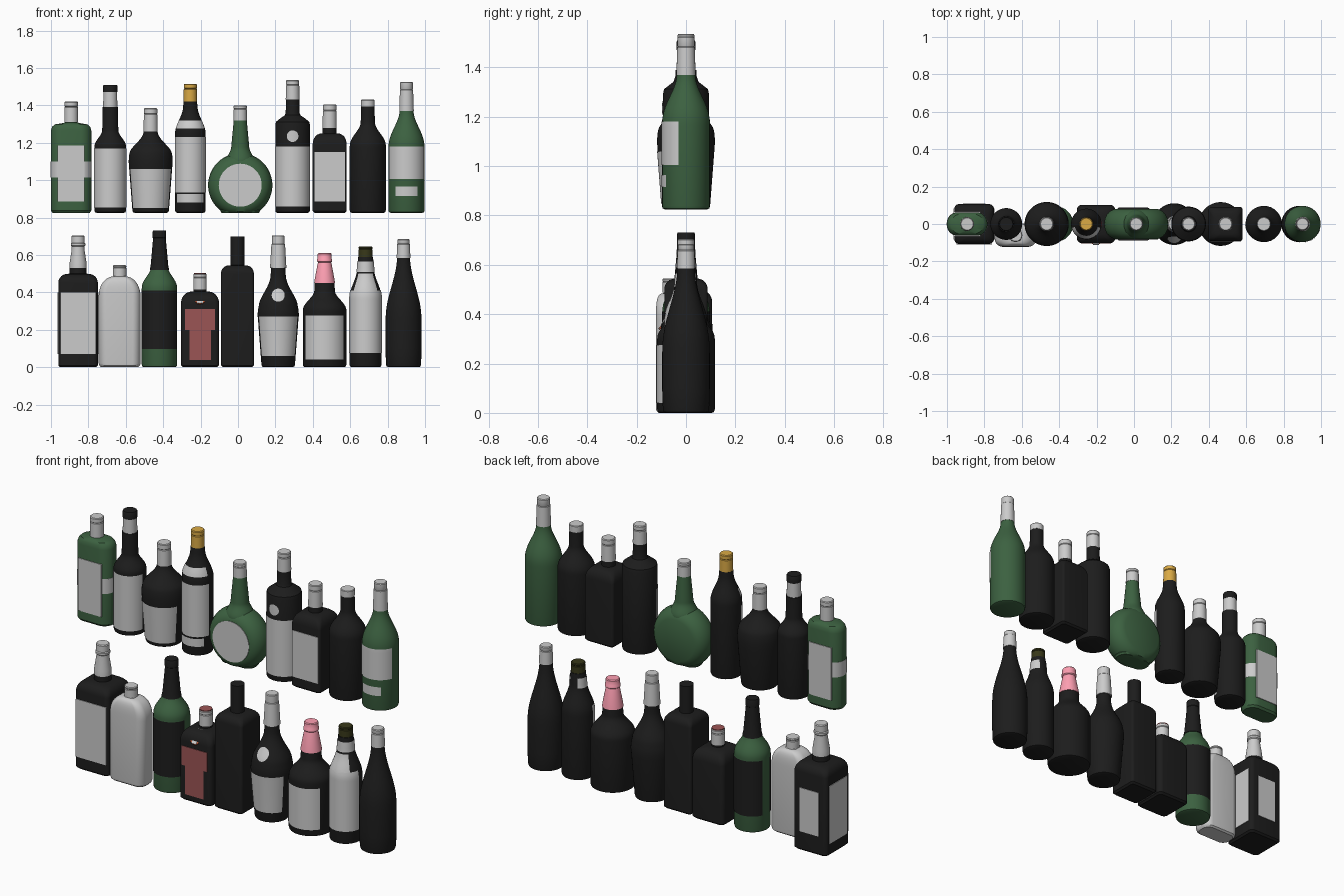
import bpy, bmesh
from math import sin, cos, pi, radians, sqrt

if "Cube" in bpy.data.objects:
    bpy.data.objects.remove(bpy.data.objects["Cube"])


def mat(name, r, g, b):
    m = bpy.data.materials.new(name)
    m.diffuse_color = (r, g, b, 1)
    m.use_nodes = True
    m.node_tree.nodes["Principled BSDF"].inputs["Base Color"].default_value = m.diffuse_color
    return m


BLACK = mat("black_glass", .012, .012, .012)
GREEN = mat("green_glass", .045, .12, .052)
RED = mat("red_label", .33, .09, .09)
ORANGE = mat("orange_seal", .65, .13, .05)
GOLD = mat("gold_foil", .7, .4, .06)
PINK = mat("pink_foil", 1, .35, .45)
OLIVE = mat("olive_cap", .04, .04, .01)
WHITE = mat("white_label", 1, 1, 1)
K = 10  # segments per quarter turn


def make(name, verts, faces, m):
    me = bpy.data.meshes.new(name)
    me.from_pydata(verts, [], faces)
    if m:
        me.materials.append(m)
    ob = bpy.data.objects.new(name, me)
    bpy.context.collection.objects.link(ob)
    return ob


def loft(name, cx, rings, m=None, cy=0):
    """Skin rounded-rectangle rings (half width, half depth, corner radius, z)."""
    v, f, n = [], [], 4 * K
    for hw, hd, c, z in rings:
        for i in range(n):
            a = (i + .5) / K * pi / 2
            sx = 1 if cos(a) > 0 else -1
            sy = 1 if sin(a) > 0 else -1
            v.append((cx + sx * (hw - c) + c * cos(a), cy + sy * (hd - c) + c * sin(a), z))
    for j in range(len(rings) - 1):
        for i in range(n):
            k = (i + 1) % n
            f.append((j * n + i, j * n + k, j * n + n + k, j * n + n + i))
    f += [tuple(reversed(range(n))), tuple(range(len(v) - n, len(v)))]
    return make(name, v, f, m)


def lathe(name, cx, prof, m=None, cy=0):
    return loft(name, cx, [(r, r, r, z) for r, z in prof], m, cy)


def s(r0, z0, r1, z1, k=1.0, n=12):
    """S-shaped shoulder; k > 1 keeps the lower part fuller."""
    return [(r0 + (r1 - r0) * (1 - cos(pi * (i / n) ** k)) / 2, z0 + (z1 - z0) * i / n)
            for i in range(n + 1)]


def foot(r, z):
    return [(r - .012, z), (r - .003, z + .004), (r, z + .014)]


def cap(name, cx, r0, z0, r1, z1, m=None, cy=0):
    """Closure with a groove near its top."""
    zg = z0 + (z1 - z0) * .72
    rg = r0 + (r1 - r0) * .72
    lathe(name, cx, [(r0, z0), (rg, zg), (rg - .003, zg + .003), (r1, zg + .006),
                     (r1, z1 - .004), (r1 - .004, z1)], m, cy)


def radius(prof, z):
    for (r0, z0), (r1, z1) in zip(prof, prof[1:]):
        if z0 <= z <= z1 and z1 > z0:
            return r0 + (r1 - r0) * (z - z0) / (z1 - z0)
    return prof[-1][0]


def wrap(name, cx, prof, z0, z1, ang=80, m=None, mid=0, eps=.002):
    """Label following a round body, +-ang degrees around the front."""
    zs = [z0] + [z for _, z in prof if z0 + .001 < z < z1 - .001] + [z1]
    n, v, f = 32, [], []
    for z in zs:
        r = radius(prof, z) + eps
        for i in range(n + 1):
            a = radians(mid - 90 + ang * (2 * i / n - 1))
            v.append((cx + r * cos(a), r * sin(a), z))
    for j in range(len(zs) - 1):
        for i in range(n):
            b = j * (n + 1) + i
            f.append((b, b + 1, b + n + 2, b + n + 1))
    make(name, v, f, m)


def decal(name, cx, prof, zc, rad, m=None, eps=.004):
    """Round sticker projected on the front of a round body."""
    v, f, n, q = [], [], 28, 4
    for j in range(q + 1):
        for i in range(n):
            x = rad * j / q * cos(2 * pi * i / n)
            z = zc + rad * j / q * sin(2 * pi * i / n)
            v.append((cx + x, -sqrt(max(0, radius(prof, z) ** 2 - x * x)) - eps, z))
    for j in range(q):
        for i in range(n):
            k = (i + 1) % n
            f.append((j * n + i, j * n + k, j * n + n + k, j * n + n + i))
    make(name, v, f, m)


def plate(name, loc, size, m=None, rx=0):
    bpy.ops.mesh.primitive_cube_add(size=1, location=loc, rotation=(rx, 0, 0))
    ob = bpy.context.object
    ob.name, ob.scale = name, size
    if m:
        ob.data.materials.append(m)


def disc(name, loc, r, depth, m=None, rx=pi / 2):
    bpy.ops.mesh.primitive_cylinder_add(vertices=40, radius=r, depth=depth, location=loc, rotation=(rx, 0, 0))
    bpy.context.object.name = name
    if m:
        bpy.context.object.data.materials.append(m)


def square(name, cx, h, z0, zs, zn, ztop, m, c=.015, rn=.037):
    """Square bottle: body to zs, shoulder to zn, round neck to ztop."""
    rings = [(h - .01, h - .01, c, z0), (h, h, c, z0 + .01), (h, h, c, zs)]
    for i in range(1, 7):
        t = i / 6
        w = rn + (h - rn) * cos(t * pi / 2) ** .8 if i < 6 else rn
        rings.append((w, w, c + (rn - c) * t, zs + (zn - zs) * sin(t * pi / 2)))
    loft(name, cx, rings + [(rn, rn, rn, zn + .005), (rn, rn, rn, ztop)], m)


# ---------- lower row ----------
# square bottle with labels on all four sides
x = -.855
square("square_bottle", x, .106, 0, .45, .50, .54, BLACK, .025, .045)
lathe("square_bottle_neck", x, [(.046, .53), (.045, .56), (.034, .63), (.034, .645), (.039, .65),
                                (.039, .66), (.035, .665), (.035, .70), (.031, .705)])
plate("square_front_label", (x, -.106, .235), (.19, .006, .33))
for sx in (-1, 1):
    plate("square_side_label", (x + sx * .106, 0, .235), (.006, .165, .33))
plate("square_back_label", (x, .106, .235), (.12, .006, .25))

# flat arched flask
x = -.633
rings = [(.1, .05, .04, 0), (.108, .06, .045, .008), (.112, .062, .045, .02), (.112, .062, .045, .38)]
for i in range(1, 11):
    t = i / 10
    d = .062 - .03 * t ** 3
    rings.append((.032 + .08 * cos(t * pi / 2), d, min(.045, d) - .013 * t, .38 + .105 * sin(t * pi / 2)))
loft("flat_flask", x, rings + [(.03, .03, .03, .495)], None, -.06)
cap("flask_cap", x, .036, .488, .036, .545, None, -.06)

# green wine bottle with dark labels and foil
x = -.42
p = foot(.095, 0) + [(.095, .40)] + s(.095, .42, .044, .54, 1.1)
lathe("green_wine_bottle", x, p, GREEN)
wrap("wine_front_label", x, p, .096, .41, 78, BLACK)
wrap("wine_back_label", x, p, .096, .41, 68, BLACK, 180)
lathe("wine_foil", x, [(.052, .52), (.047, .545), (.034, .69), (.036, .692), (.036, .725), (.033, .732)], BLACK)

# small square bottle with shaped red label and seal
x = -.203
square("small_square_bottle", x, .102, 0, .34, .405, .42, BLACK, .025, .035)
cap("small_square_cap", x, .036, .415, .036, .50)
disc("small_square_cap_top", (x, 0, .502), .033, .005, RED, 0)
plate("red_label_upper", (x, -.102, .255), (.16, .006, .11), RED)
plate("red_label_lower", (x, -.102, .12), (.115, .006, .165), RED)
plate("seal_ribbon", (x, -.079, .372), (.03, .085, .006), None, radians(45))
disc("seal", (x, -.088, .36), .03, .008, ORANGE, radians(45))

# tall plain square bottle
square("tall_square_bottle", -.003, .088, 0, .50, .545, .70, BLACK)

# tapered bottle with medallion
x = .215
p = foot(.09, 0) + [(.108, .25), (.111, .28), (.108, .31)] + s(.104, .33, .04, .50, .85) + [(.038, .54)]
lathe("tapered_bottle", x, p, BLACK)
wrap("tapered_label", x, p, .06, .27, 68)
decal("tapered_medallion", x, p, .385, .035)
cap("tapered_cap", x, .044, .53, .034, .705)

# wide bottle with pink foil
x = .463
p = foot(.117, 0) + [(.117, .29)] + s(.117, .30, .055, .41, 1.1) + [(.053, .46)]
lathe("wide_bottle", x, p, BLACK)
wrap("wide_label", x, p, .04, .275, 58, WHITE)
lathe("pink_foil", x, [(.056, .45), (.053, .47), (.038, .55), (.035, .56), (.041, .565),
                       (.041, .575), (.038, .58), (.037, .605), (.033, .61)], PINK)

# long-label bottle with dark cap
x = .682
p = foot(.086, 0) + [(.086, .36)] + s(.086, .37, .045, .53, 1) + [(.04, .59)]
lathe("long_label_bottle", x, p, BLACK)
wrap("long_label", x, p, .075, .41, 85)
wrap("shoulder_label", x, p, .41, .50, 50)
wrap("neck_label", x, p, .51, .565, 150)
decal("long_label_medallion", x, p, .43, .028)
cap("olive_cap", x, .037, .585, .037, .645, OLIVE)

# slope-shouldered bottle
x = .885
lathe("sloped_bottle", x, foot(.094, 0) + [(.097, .1), (.097, .24)] + s(.096, .26, .034, .60), BLACK)
cap("sloped_cap", x, .037, .585, .033, .685)

# ---------- upper row ----------
B = .825
# flat green bottle with banded label
x = -.892
loft("flat_green_bottle", x, [(.1, .052, .052, B), (.108, .062, .06, B + .012), (.108, .063, .06, 1.265),
                              (.102, .059, .058, 1.285), (.088, .052, .051, 1.298), (.05, .042, .041, 1.304),
                              (.034, .034, .034, 1.308), (.034, .034, .034, 1.34)], GREEN)
loft("flat_green_band", x, [(.1095, .0645, .0615, 1.015), (.1095, .0645, .0615, 1.10)])
for sy in (-1, 1):
    plate("flat_green_label", (x, sy * .062, 1.035), (.145, .008, .30))
cap("flat_green_cap", x, .037, 1.31, .036, 1.42)

# slim bottle with two-tone neck
x = -.683
p = foot(.085, B) + [(.085, 1.17)] + s(.085, 1.18, .043, 1.27) + [(.042, 1.39)]
lathe("slim_bottle", x, p, BLACK)
wrap("slim_label", x, p, .855, 1.17, 83)
lathe("slim_collar", x, [(.038, 1.385), (.037, 1.472)])
lathe("slim_cap", x, [(.038, 1.47), (.038, 1.505), (.035, 1.51)], BLACK)

# broad-shouldered tapered bottle
x = -.467
p = foot(.098, B) + [(.115, 1.06), (.118, 1.10), (.116, 1.13)] + s(.113, 1.145, .037, 1.265, .85)
lathe("broad_bottle", x, p, BLACK)
wrap("broad_label", x, p, .85, 1.06, 70)
cap("broad_cap", x, .038, 1.26, .036, 1.385)

# gold-capped bottle
x = -.255
p = foot(.082, B) + [(.082, 1.24)] + s(.082, 1.25, .038, 1.40, .95) + [(.036, 1.42)]
lathe("gold_cap_bottle", x, p, BLACK)
wrap("gold_cap_main_label", x, p, .935, 1.23, 80)
wrap("gold_cap_lower_label", x, p, .88, .925, 58)
wrap("gold_cap_neck_label", x, p, 1.275, 1.32, 75)
cap("gold_cap", x, .036, 1.41, .035, 1.515, GOLD)

# round flat green flask, its base flattened
x, zc = .012, .973
half = [(.118, .08), (.142, .068), (.158, .05), (.168, .027), (.172, 0)]
ob = lathe("disc_flask", 0, [(r, -d) for r, d in half] + [(r, d) for r, d in half[-2::-1]], GREEN)
ob.location, ob.rotation_euler = (x, 0, zc), (pi / 2, 0, 0)
for v in ob.data.vertices:
    v.co.y = max(v.co.y, B - zc)
loft("disc_flask_foot", x, [(.1, .05, .045, B), (.107, .055, .05, B + .01), (.1, .05, .045, B + .035)], GREEN)
lathe("disc_flask_neck", x, s(.075, 1.10, .048, 1.18) + [(.034, 1.33)], GREEN)
disc("disc_flask_label", (x, -.08, zc), .115, .006)
cap("disc_flask_cap", x, .036, 1.32, .035, 1.40)

# tall bottle with medallion
x = .292
p = foot(.093, B) + [(.093, 1.295), (.089, 1.312), (.06, 1.335), (.042, 1.347), (.037, 1.36), (.036, 1.44)]
lathe("tall_bottle", x, p, BLACK)
wrap("tall_label", x, p, .86, 1.18, 80)
decal("tall_medallion", x, p, 1.235, .031)
cap("tall_cap", x, .037, 1.43, .035, 1.535)

# short square bottle
x = .49
square("short_square_bottle", x, .091, B, 1.19, 1.25, 1.30, BLACK)
plate("short_square_label", (x, -.091, 1.018), (.163, .006, .265))
cap("short_square_cap", x, .038, 1.28, .036, 1.405)

# plain round bottle
x = .694
lathe("plain_bottle", x, foot(.097, B) + [(.097, 1.17)] + s(.097, 1.18, .038, 1.31, 1.1) + [(.036, 1.40)], BLACK)
lathe("plain_cap", x, [(.037, 1.393), (.037, 1.427), (.034, 1.43)])

# tall green wine bottle
x = .901
p = foot(.097, B) + [(.097, 1.16)] + s(.097, 1.17, .037, 1.375, 1.1)
lathe("tall_green_bottle", x, p, GREEN)
wrap("tall_green_label", x, p, 1.005, 1.18, 72)
wrap("tall_green_small_label", x, p, .915, .965, 36)
cap("tall_green_foil", x, .039, 1.37, .034, 1.525)

bpy.ops.object.select_all(action='SELECT')
bpy.context.view_layer.objects.active = ob
bpy.ops.object.shade_smooth_by_angle(angle=radians(35))
